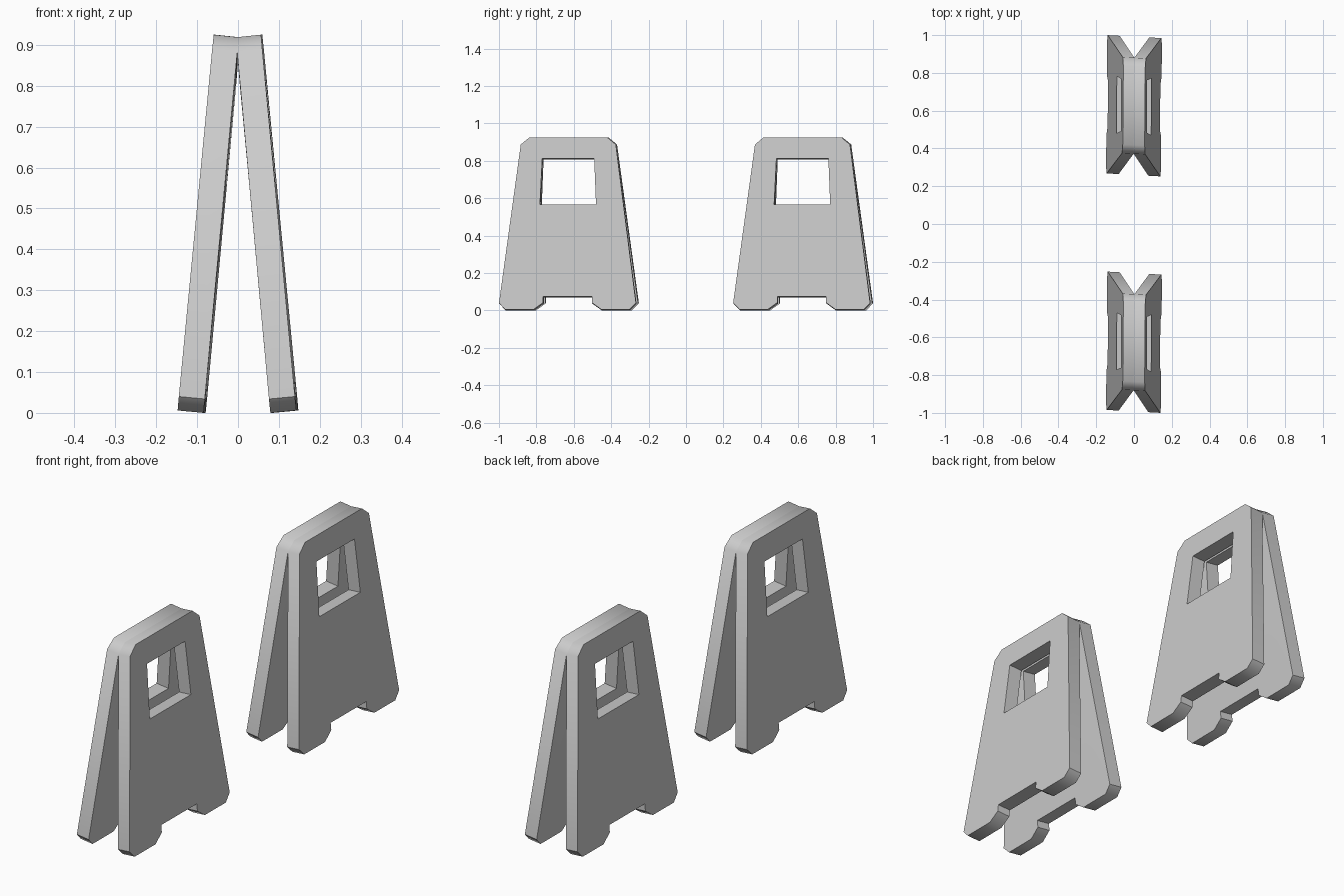
import bpy, bmesh

cube = bpy.data.objects.get("Cube")
if cube:
    bpy.data.objects.remove(cube, do_unlink=True)

grey = bpy.data.materials.new("plain_grey")
grey.use_nodes = True
colour = (0.6, 0.6, 0.6, 1)
grey.diffuse_color = colour
grey.node_tree.nodes["Principled BSDF"].inputs["Base Color"].default_value = colour

# Half outline of a panel (y, z), from the foot notch up to the top edge
HALF = [(.13, .075), (.13, .042), (.18, .006), (.333, .006),
        (.366, .04), (.254, .887), (.208, .925)]
OUTLINE = HALF + [(-y, z) for y, z in reversed(HALF)]
# Handle opening
WINDOW = [(.15, .565), (.139, .812), (-.139, .812), (-.15, .565)]
N = len(OUTLINE)
W = N  # index of the first opening vertex

# Panel face split into four pieces around the opening
PIECES = [
    [4, 5, W + 1, W],
    [5, 6, 7, 8, W + 2, W + 1],
    [8, 9, W + 3, W + 2],
    [9, 10, 11, 12, 13, 0, 1, 2, 3, 4, W, W + 3],
]


def place(side, y, z, inner):
    """Lean a panel point inwards, join it at the ridge and skew it slightly."""
    x = .145 - .095 * (z - .008)
    if inner:
        x, z = max(x - .0635, 0), z - .006
    x *= side
    return (x + .0075 * y, y - .055 * x, z)


def add_panel(bm, side):
    layers = [[bm.verts.new(place(side, y, z, inner)) for y, z in OUTLINE + WINDOW]
              for inner in (False, True)]
    for layer in layers:
        for piece in PIECES:
            bm.faces.new([layer[i] for i in piece])
    # Rims around the outline and the opening
    outer, inner = layers
    for start, count in ((0, N), (W, len(WINDOW))):
        for i in range(count):
            a, b = start + i, start + (i + 1) % count
            bm.faces.new([outer[a], outer[b], inner[b], inner[a]])


def add_board(name, y):
    bm = bmesh.new()
    for side in (1, -1):
        add_panel(bm, side)
    bmesh.ops.recalc_face_normals(bm, faces=bm.faces[:])
    mesh = bpy.data.meshes.new(name)
    bm.to_mesh(mesh)
    bm.free()
    mesh.materials.append(grey)
    board = bpy.data.objects.new(name, mesh)
    board.location.y = y
    bpy.context.collection.objects.link(board)
    bpy.ops.object.select_all(action='DESELECT')
    board.select_set(True)
    bpy.context.view_layer.objects.active = board
    bpy.ops.object.shade_smooth_by_angle(angle=.85)


add_board("front_folding_sign", -.626)
add_board("back_folding_sign", .626)
